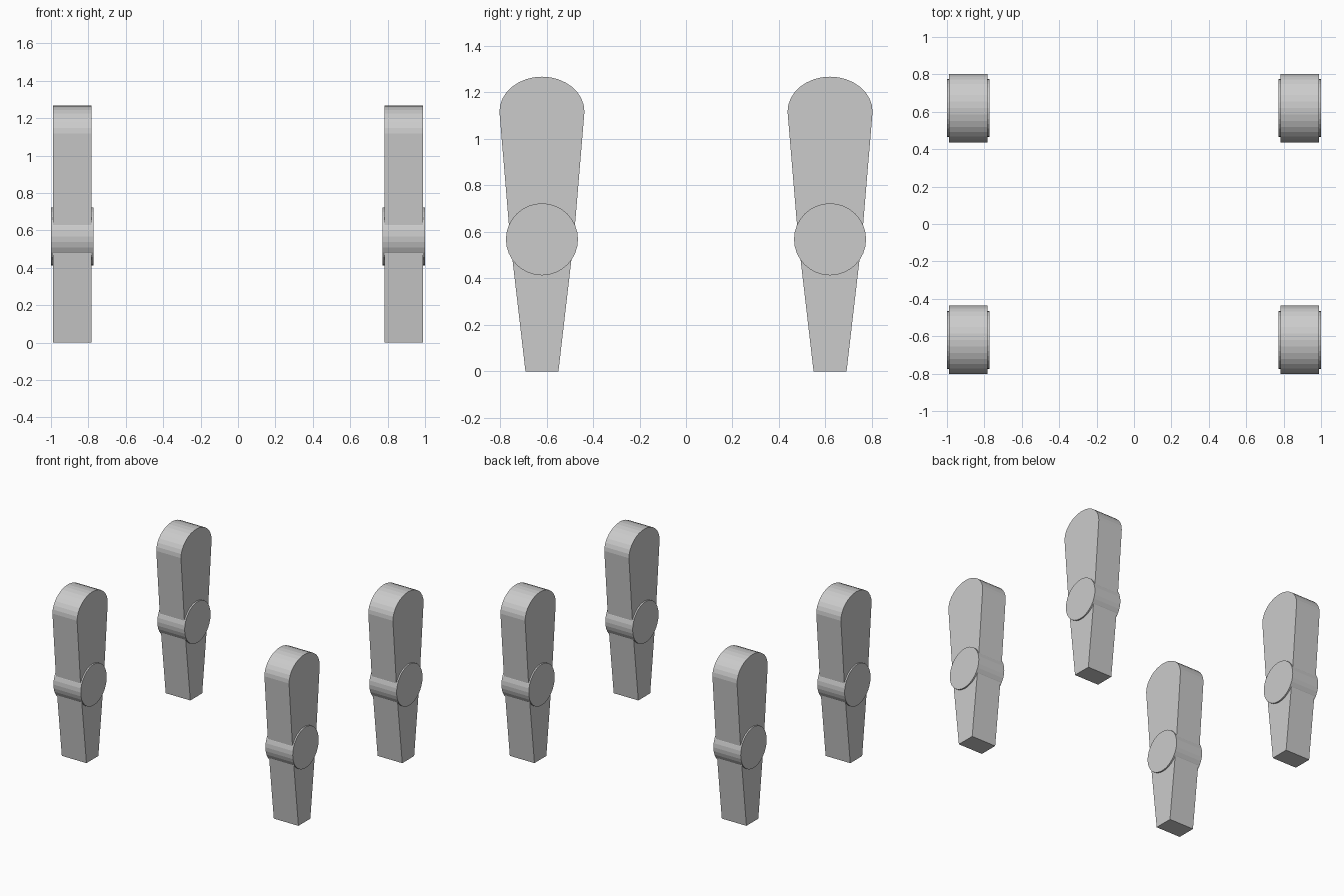
import bpy, bmesh
from math import sin, cos, pi

if "Cube" in bpy.data.objects:
    bpy.data.objects.remove(bpy.data.objects["Cube"])

LEG_X, LEG_Y = 0.886, 0.62
KNEE_Z = 0.568


def prism(name, outline, width, location):
    """Extrude a (y, z) outline along x, centred on the location."""
    bm = bmesh.new()
    face = bm.faces.new([bm.verts.new((-width / 2, y, z)) for y, z in outline])
    ext = bmesh.ops.extrude_face_region(bm, geom=[face])
    moved = [v for v in ext["geom"] if isinstance(v, bmesh.types.BMVert)]
    bmesh.ops.translate(bm, verts=moved, vec=(width, 0, 0))
    bmesh.ops.recalc_face_normals(bm, faces=bm.faces)
    mesh = bpy.data.meshes.new(name)
    bm.to_mesh(mesh)
    bm.free()
    obj = bpy.data.objects.new(name, mesh)
    obj.location = location
    bpy.context.collection.objects.link(obj)


def arc(ry, rz, z, steps, sweep):
    return [(ry * cos(sweep * i / steps), z + rz * sin(sweep * i / steps))
            for i in range(steps + 1)]


# Tapered leg with a rounded top, narrowest at the foot
leg_outline = [(-0.137, KNEE_Z), (-0.071, 0), (0.071, 0), (0.137, KNEE_Z)]
leg_outline += arc(0.183, 0.15, 1.118, 16, pi)

# Round knee joint
knee_outline = arc(0.155, 0.155, 0, 32, 2 * pi)[:-1]

for side, sx in (("left", -1), ("right", 1)):
    for end, sy in (("front", -1), ("back", 1)):
        x, y = sx * LEG_X, sy * LEG_Y
        prism(f"{end}_{side}_leg", leg_outline, 0.206, (x, y, 0))
        prism(f"{end}_{side}_knee_joint", knee_outline, 0.228, (x, y, KNEE_Z))
